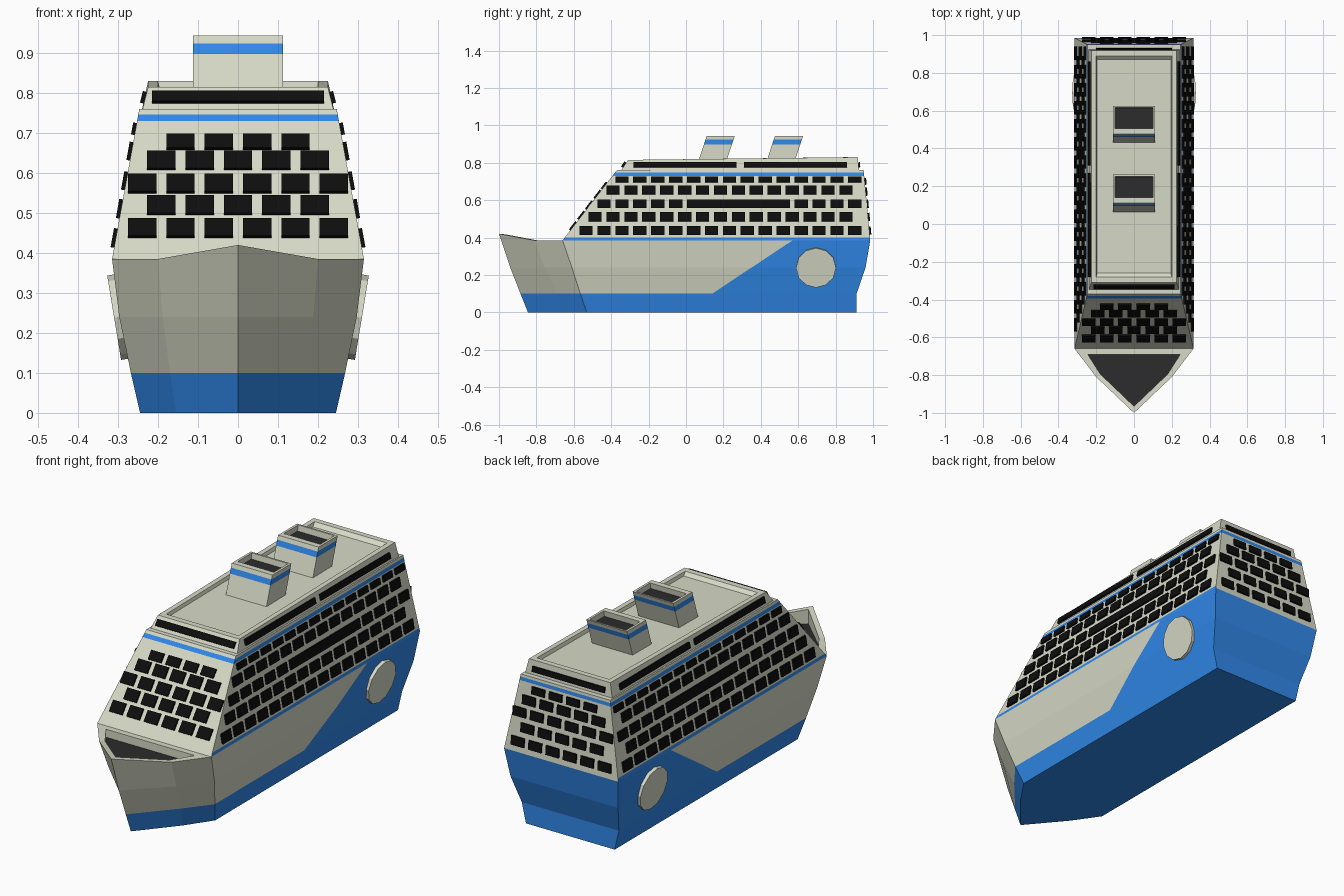
import bpy, bmesh
from math import pi, atan2
from mathutils import Vector, Matrix

if "Cube" in bpy.data.objects:
    bpy.data.objects.remove(bpy.data.objects["Cube"])


def material(name, rgb):
    m = bpy.data.materials.new(name)
    m.diffuse_color = (*rgb, 1)
    m.use_nodes = True
    m.node_tree.nodes["Principled BSDF"].inputs["Base Color"].default_value = m.diffuse_color
    return m


CREAM, BLUE, BLACK, DECK, GOLD = range(5)
MATS = [material("cream", (0.68, 0.70, 0.57)), material("blue", (0.03, 0.25, 0.83)),
        material("window_black", (0.004, 0.004, 0.004)), material("dark_deck", (0.025, 0.025, 0.025)),
        material("gold", (0.62, 0.46, 0.06))]


def build(name, verts, faces):
    """faces: list of (indices, material)"""
    bm = bmesh.new()
    vs = [bm.verts.new(v) for v in verts]
    for idx, mat in faces:
        bm.faces.new([vs[i] for i in idx]).material_index = mat
    return finish(name, bm)


def finish(name, bm):
    bmesh.ops.recalc_face_normals(bm, faces=bm.faces[:])
    me = bpy.data.meshes.new(name)
    bm.to_mesh(me)
    bm.free()
    for m in MATS:
        me.materials.append(m)
    ob = bpy.data.objects.new(name, me)
    bpy.context.collection.objects.link(ob)
    return ob


# Hull: half outlines per level as stem, bow middle, shoulder, paint split, stern corner
levels = [
    [(0, -.845, 0), (.155, -.66, 0), (.245, -.53, 0), (.245, .14, 0), (.245, .912, 0)],
    [(0, -.885, .1), (.17, -.69, .1), (.268, -.565, .1), (.268, .14, .1), (.268, .912, .1)],
    [(0, -.94, .24), (.188, -.755, .24), (.297, -.61, .24), (.297, .351, .24), (.297, .96, .24)],
    [(0, -1, .42), (.2, -.81, .385), (.315, -.66, .385), (.315, .57, .385), (.315, .985, .385)],
]


def mirrored(half):
    return [(-x, y, z) for x, y, z in half[:0:-1]] + half


verts, faces = [], []
for half in levels:
    verts += mirrored(half)
for i in range(3):
    for j in range(9):
        k = (j + 1) % 9
        cream = i > 0 and 1 <= j <= 6
        faces.append(((9*i+j, 9*i+k, 9*i+9+k, 9*i+9+j), CREAM if cream else BLUE))
faces.append((tuple(range(9)), BLUE))
faces.append(((27, 28, 29, 33, 34, 35), CREAM))
# Bow bulwark rim, inner wall and sunken deck
rim = [(0, -.965, .417), (.178, -.795, .385), (.245, -.69, .385)]
verts += mirrored(rim) + mirrored([(x, y, .345) for x, y, z in rim])
for j in range(4):
    faces.append(((29+j, 30+j, 37+j, 36+j), CREAM))
    faces.append(((36+j, 37+j, 42+j, 41+j), CREAM))
faces += [((29, 36, 40, 33), CREAM), ((36, 40, 45, 41), CREAM), ((41, 42, 43, 44, 45), DECK)]
build("hull", verts, faces)


def loft(name, rings, bands, cap=CREAM):
    """Stack of rectangles (half width, front y, back y, front z, back z);
    bands give (front/back, sides) materials"""
    verts, faces = [], []
    for hx, y0, y1, z0, z1 in rings:
        verts += [(-hx, y0, z0), (hx, y0, z0), (hx, y1, z1), (-hx, y1, z1)]
    for i, band in enumerate(bands):
        for j in range(4):
            k = (j + 1) % 4
            faces.append(((4*i+j, 4*i+k, 4*i+4+k, 4*i+4+j), band[j % 2]))
    n = len(verts)
    faces += [((0, 1, 2, 3), CREAM), ((n-4, n-3, n-2, n-1), cap)]
    return build(name, verts, faces)


def lerp(a, b, t):
    return a + (b - a) * t


def house(z):
    t = (z - .385) / .375
    return lerp(.315, .247, t), lerp(-.66, -.37, t), lerp(.985, .95, t)


def tower(z):
    t = (z - .76) / .06
    return lerp(.24, .225, t), lerp(-.35, -.31, t), lerp(.925, .918, t)


# Cabin block with blue stripes
C2, B2 = (CREAM, CREAM), (BLUE, BLUE)
loft("cabin_block", [(*house(z), z, z) for z in (.385, .4, .73, .747, .76)],
     [(CREAM, BLUE), C2, B2, C2])
# Top deck with a recessed roof
loft("top_deck", [(.24, -.35, .925, .755, .76), (.225, -.31, .918, .815, .83),
                  (.2, -.28, .89, .815, .83), (.195, -.26, .87, .8, .812)], [C2] * 3)
# Funnels
for i, y in enumerate((.07, .435)):
    rings = [(.112, y + (z-.82)*.33, y + .15 + (z-.82)*.33, z, z) for z in (.8, .898, .924, .944)]
    rings += [(.1, y + .07, y + .182, .944, .944), (.1, y + .066, y + .178, .915, .915)]
    loft(f"funnel_{i+1}", rings, [C2, B2, C2, C2, C2], DECK)


# Window panels that lie on a sloping wall
def panel(verts, faces, corners, depth=.009):
    c = [Vector(p) for p in corners]
    n = (c[1] - c[0]).cross(c[3] - c[0]).normalized()
    mid = sum(c, Vector()) / 4
    if n.dot(mid - Vector((0, .2, .5))) < 0:
        n = -n
    b = len(verts)
    verts += [p - n * .004 for p in c] + [p + n * depth for p in c]
    faces += [((b, b+1, b+2, b+3), BLACK), ((b+4, b+5, b+6, b+7), BLACK)]
    for j in range(4):
        k = (j + 1) % 4
        faces.append(((b+j, b+k, b+4+k, b+4+j), BLACK))


def side_panels(store, wall, a, b, lo, hi):
    for s in (-1, 1):
        panel(*store, [(s*wall(lo)[0], a, lo), (s*wall(lo)[0], b, lo),
                       (s*wall(hi)[0], b, hi), (s*wall(hi)[0], a, hi)])


def end_panel(store, wall, end, a, b, lo, hi):
    panel(*store, [(a, wall(lo)[end], lo), (b, wall(lo)[end], lo),
                   (b, wall(hi)[end], hi), (a, wall(hi)[end], hi)])


P, W = .0958, .071
side, front, back, top = [([], []) for _ in range(4)]
# Side rows: centre height, height, count; each lower row starts half a pitch further forward
for r, (z, h, n) in enumerate([(.71, .03, 14), (.654, .046, 14), (.58, .046, 15),
                               (.51, .048, 15), (.437, .048, 16)]):
    start = -.378 - r * P / 2
    for k in range(n):
        if r == 2 and 5 <= k <= 10:
            continue
        side_panels(side, house, start + k*P, start + k*P + W, z - h/2, z + h/2)
    if r == 2:
        side_panels(side, house, start + 5*P, start + 10*P + W, z - h/2, z + h/2)
# Front and back rows
counts = (4, 5, 6, 5, 6)
for store, end, zs in ((front, 1, (.676, .629, .571, .517, .46)),
                       (back, 2, (.7, .645, .58, .51, .437))):
    for z, n in zip(zs, counts):
        h = .036 if n == 4 else .044
        for k in range(n):
            x = (k - (n - 1) / 2) * P
            end_panel(store, house, end, x - W/2, x + W/2, z - h/2, z + h/2)
# Long windows of the top deck
for a, b in ((-.28, .27), (.31, .86)):
    side_panels(top, tower, a, b, .774, .803)
end_panel(top, tower, 1, -.215, .215, .775, .802)
end_panel(top, tower, 2, -.2, .2, .775, .802)
for name, store in (("side_windows", side), ("front_windows", front),
                    ("back_windows", back), ("top_deck_windows", top)):
    build(name, *store)

# Round side plates with a plain gold ring
for s, label in ((-1, "left"), (1, "right")):
    place = (Matrix.Translation((s*.298, .695, .24)) @ Matrix.Rotation(s*atan2(.047, .285), 4, 'Y')
             @ Matrix.Rotation(s*pi/2, 4, 'Y'))
    bm = bmesh.new()
    bmesh.ops.create_cone(bm, cap_ends=True, segments=12, radius1=.107, radius2=.107,
                          depth=.024, matrix=place)
    finish(f"side_plate_{label}", bm)
    bm = bmesh.new()
    bmesh.ops.create_circle(bm, cap_ends=True, segments=12, radius=.066,
                            matrix=place @ Matrix.Translation((0, 0, .0125)))
    res = bmesh.ops.inset_region(bm, faces=bm.faces[:], thickness=.022)
    bmesh.ops.delete(bm, geom=[f for f in bm.faces if f not in res["faces"]], context='FACES')
    bmesh.ops.solidify(bm, geom=bm.faces[:], thickness=.005)
    for f in bm.faces:
        f.material_index = GOLD
    finish(f"plate_ring_{label}", bm)
